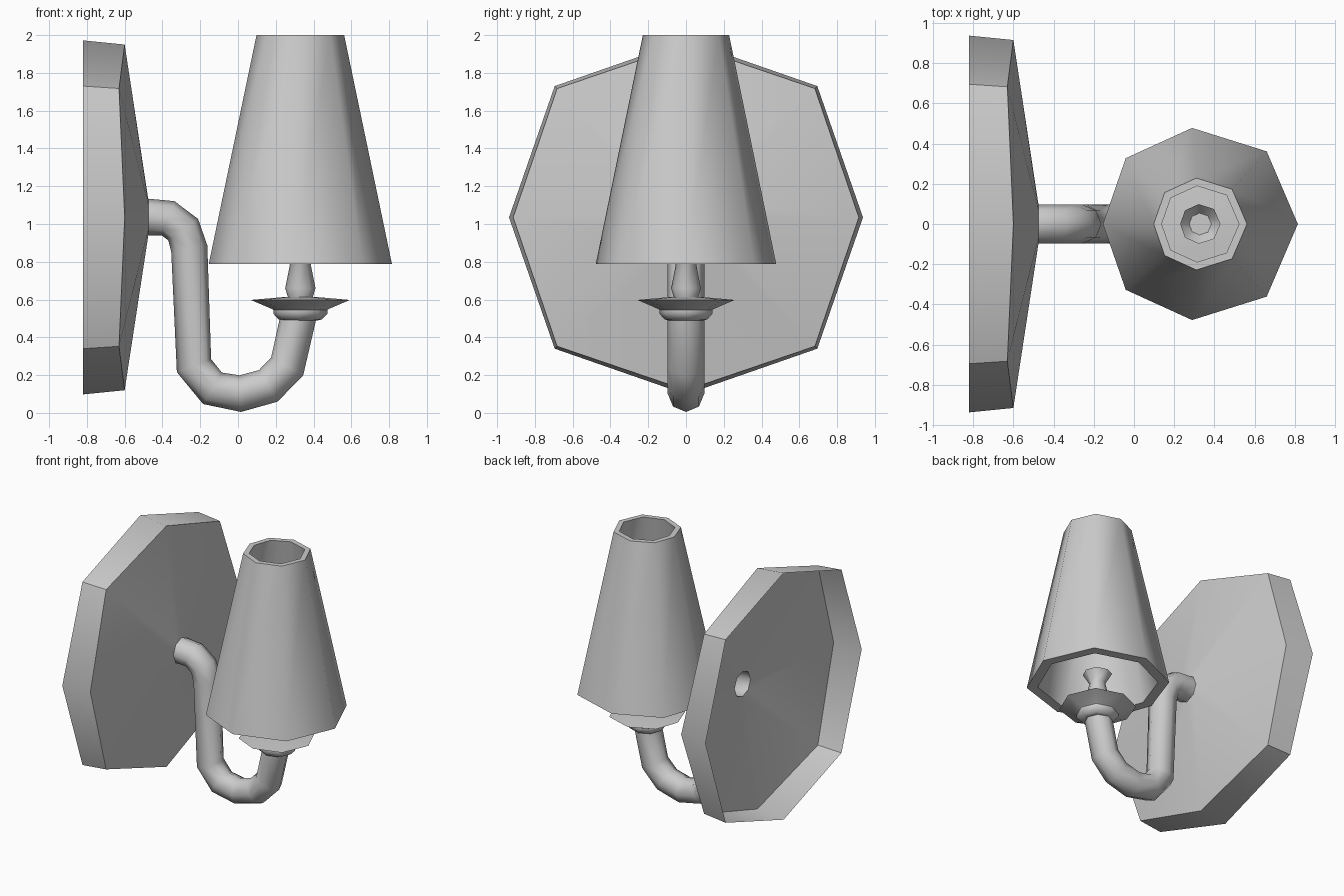
import bpy
from math import cos, sin, pi, radians
from mathutils import Vector

if "Cube" in bpy.data.objects:
    bpy.data.objects.remove(bpy.data.objects["Cube"])

AXIS_X = 0.33          # vertical axis of the lamp
PLATE_Z = 1.035        # centre height of the wall plate
# Slightly uneven octagon shared by all the lamp parts (unit = shade radius)
OCT = [(1.0, 0), (0.68, 0.745), (-0.085, 0.985), (-0.765, 0.675), (-1.0, 0),
       (-0.765, -0.675), (-0.085, -0.985), (0.68, -0.745)]


def make(name, rings, loop=False, cap_start=False, cap_end=False):
    """Skin a list of equal-length vertex rings."""
    n = len(rings[0])
    verts = [v for ring in rings for v in ring]
    count = len(rings)
    faces = []
    for i in range(count if loop else count - 1):
        a, b = i * n, ((i + 1) % count) * n
        for j in range(n):
            k = (j + 1) % n
            faces.append((a + j, a + k, b + k, b + j))
    if cap_start:
        faces.append(tuple(range(n))[::-1])
    if cap_end:
        faces.append(tuple(range((count - 1) * n, count * n)))
    mesh = bpy.data.meshes.new(name)
    mesh.from_pydata(verts, [], faces)
    mesh.update()
    obj = bpy.data.objects.new(name, mesh)
    bpy.context.collection.objects.link(obj)
    bpy.ops.object.select_all(action='DESELECT')
    obj.select_set(True)
    bpy.context.view_layer.objects.active = obj
    bpy.ops.object.shade_smooth_by_angle(angle=radians(50))
    return obj


def lathe(name, profile, **kw):
    """Octagonal turning about the lamp axis; profile is (radius, z)."""
    rings = [[(AXIS_X + r * x, r * y, z) for x, y in OCT] for r, z in profile]
    return make(name, rings, **kw)


# Wall plate: thin shell, open at the back, with a shallow cone in front
def plate_ring(x_axis, x_diag, r_axis, r_diag):
    ring = []
    for i in range(8):
        a = i * pi / 4
        x, r = (x_diag, r_diag) if i % 2 else (x_axis, r_axis)
        ring.append((x, r * cos(a), PLATE_Z + r * sin(a)))
    return ring


make("wall_plate", [plate_ring(-0.82, -0.82, 0.937, 0.983),
                    plate_ring(-0.60, -0.63, 0.915, 0.965),
                    plate_ring(-0.475, -0.475, 0.096, 0.096)])

# Curved arm: octagonal tube swept along a bent path in the xz plane
path = [(-0.475, 1.037), (-0.37, 1.03), (-0.29, 0.97), (-0.258, 0.87),
        (-0.233, 0.25), (-0.135, 0.13), (0.012, 0.102), (0.16, 0.143),
        (0.26, 0.245), (0.318, 0.5)]
pts = [Vector((x, 0, z)) for x, z in path]
rings = []
for i, p in enumerate(pts):
    if i == 0:
        t = Vector((1, 0, 0))
    elif i == len(pts) - 1:
        t = Vector((0, 0, 1))
    else:
        t = ((p - pts[i - 1]).normalized() + (pts[i + 1] - p).normalized()).normalized()
    side = Vector((0, 1, 0))
    normal = t.cross(side)
    rings.append([p + 0.097 * (normal * cos(k * pi / 4) + side * sin(k * pi / 4))
                  for k in range(8)])
make("arm", rings)

# Cup and drip dish
lathe("cup_and_dish", [(0.095, 0.49), (0.115, 0.495), (0.143, 0.525), (0.143, 0.545),
                       (0.15, 0.55), (0.262, 0.598), (0.09, 0.613)],
      cap_start=True, cap_end=True)

# Bulb holder with a flared open top
lathe("bulb_holder", [(0.065, 0.61), (0.08, 0.66), (0.055, 0.785), (0.10, 0.86),
                      (0.055, 0.80)], cap_end=True)

# Tapered lamp shade with wall thickness
lathe("lamp_shade", [(0.485, 0.788), (0.232, 2.0), (0.192, 2.0), (0.41, 0.788)][::1],
      loop=True)
